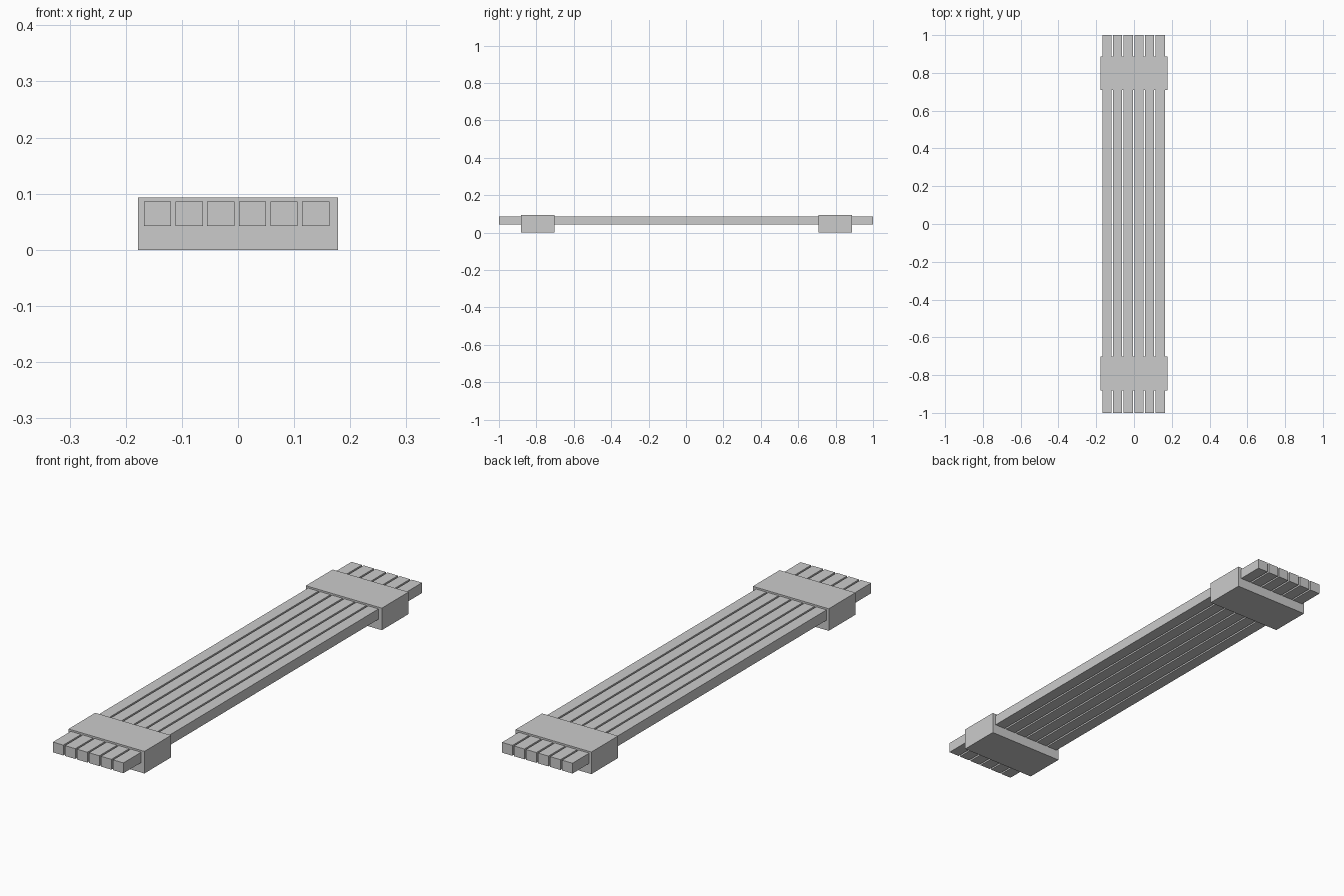
import bpy

if "Cube" in bpy.data.objects:
    bpy.data.objects.remove(bpy.data.objects["Cube"])


def box(name, x, y, z):
    """Axis-aligned box from (min, max) ranges."""
    bpy.ops.mesh.primitive_cube_add(size=1)
    ob = bpy.context.object
    ob.name = name
    ob.location = [(a + b) / 2 for a, b in (x, y, z)]
    ob.scale = [b - a for a, b in (x, y, z)]
    bpy.ops.object.transform_apply(location=True, rotation=False, scale=True)
    return ob


# Six long slats laid side by side with narrow gaps
PITCH, WIDTH = 0.0564, 0.0487
for i in range(6):
    cx = -0.0025 + (i - 2.5) * PITCH
    box(f"slat_{i + 1}", (cx - WIDTH / 2, cx + WIDTH / 2), (-1, 1), (0.0425, 0.0862))

# Cross blocks that wrap the slats near each end and rest on the ground
for name, y in (("front_support", (-0.881, -0.702)), ("back_support", (0.709, 0.888))):
    box(name, (-0.178, 0.178), y, (0, 0.0935))
